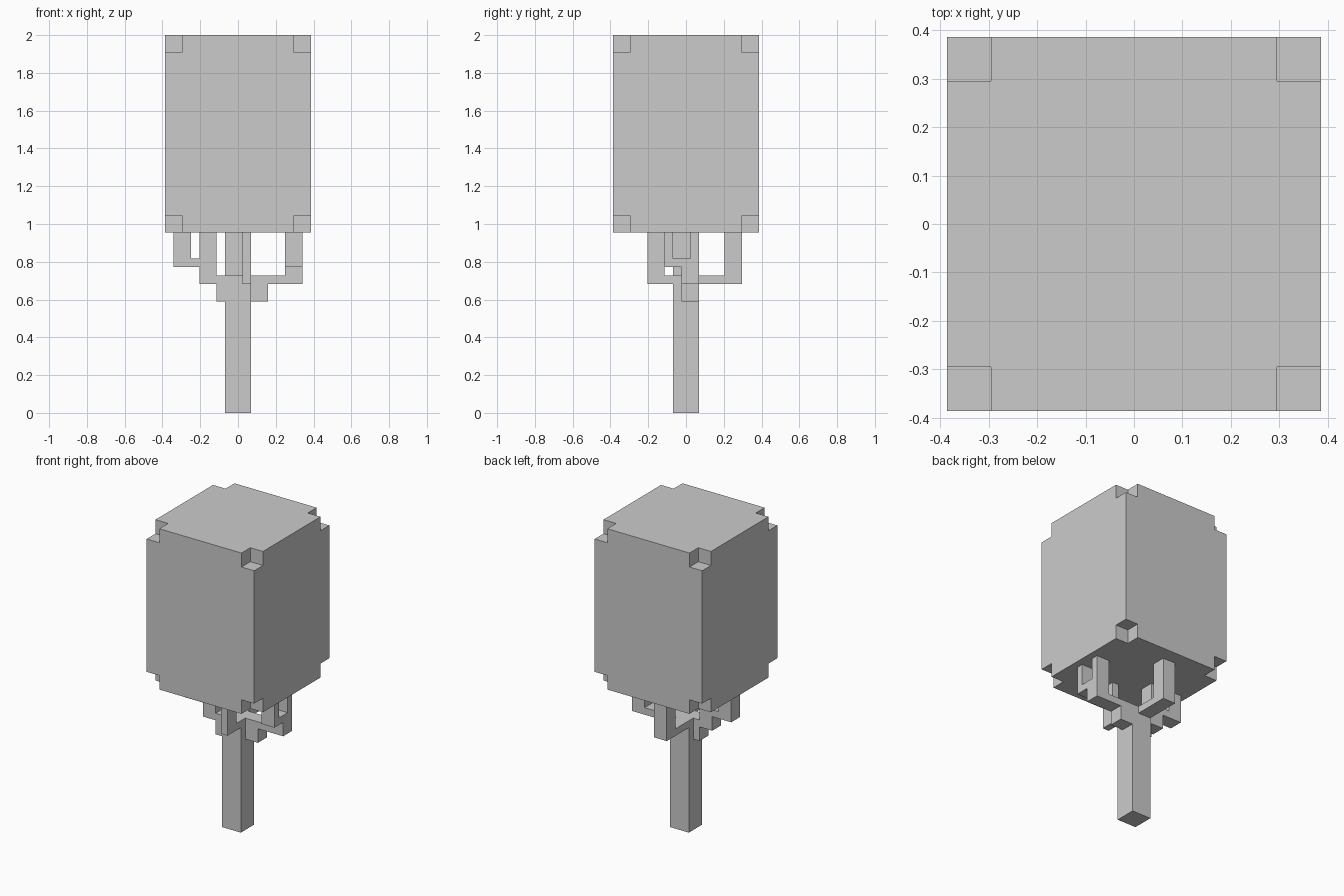
import bpy, bmesh
from itertools import product
from mathutils import Matrix, Vector

if "Cube" in bpy.data.objects:
    bpy.data.objects.remove(bpy.data.objects["Cube"])

U = 1 / 22  # one block of the grid; the tree is 44 blocks tall


def part(name, boxes):
    """One object made of boxes given as (x0, x1, y0, y1, z0, z1) in blocks."""
    bm = bmesh.new()
    for x0, x1, y0, y1, z0, z1 in boxes:
        mid = Vector((x0 + x1, y0 + y1, z0 + z1)) * U / 2
        size = Vector((x1 - x0, y1 - y0, z1 - z0)) * U
        bmesh.ops.create_cube(bm, size=1, matrix=Matrix.LocRotScale(mid, None, size))
    mesh = bpy.data.meshes.new(name)
    bm.to_mesh(mesh)
    bm.free()
    obj = bpy.data.objects.new(name, mesh)
    bpy.context.collection.objects.link(obj)
    return obj


# Trunk
part("trunk", [(-1.5, 1.5, -1.5, 1.5, 0, 16)])

# Crown block with its eight corners notched out
crown = part("crown", [(-8.5, 8.5, -8.5, 8.5, 21, 44)])
notches = []
for sx, sy, top in product((-1, 1), (-1, 1), (False, True)):
    x, y = sorted((sx * 6.5, sx * 9.5)), sorted((sy * 6.5, sy * 9.5))
    notches.append((*x, *y, *((42, 45) if top else (20, 23))))
cutter = part("crown_corner_cutter", notches)
cutter.hide_render = True
mod = crown.modifiers.new("notches", "BOOLEAN")
mod.operation, mod.solver, mod.object = "DIFFERENCE", "EXACT", cutter
bpy.context.view_layer.objects.active = crown
bpy.ops.object.modifier_apply(modifier=mod.name)
bpy.data.objects.remove(cutter)

# Right branch: foot, arm, block, then a fork with two thin uprights
part("right_branch", [
    (1.5, 3.5, -0.5, 1.5, 13, 15),
    (1.5, 5.5, -0.5, 1.5, 15, 16),
    (5.5, 7.5, -0.5, 1.5, 15, 17),
    (5.5, 7.5, -2.5, 1.5, 17, 18),
    (5.5, 7.5, -2.5, -1.5, 18, 21),
    (5.5, 7.5, 0.5, 1.5, 18, 21),
])

# Left branch: foot, arm, inner upright, link and outer upright
part("left_branch", [
    (-2.5, -1.5, -1.5, 0.5, 13, 16),
    (-4.5, -2.5, -1.5, 0.5, 15, 21),
    (-5.5, -4.5, -1.5, 0.5, 17, 18),
    (-7.5, -5.5, -1.5, 0.5, 17, 21),
])

# Back branch: arm and upright
part("back_branch", [
    (-1.5, 0.5, 1.5, 4.5, 15, 16),
    (-1.5, 0.5, 4.5, 6.5, 15, 21),
])

# Front branch: arm and thin upright
part("front_branch", [
    (0.5, 1.5, -2.5, -1.5, 15, 16),
    (0.5, 1.5, -4.5, -2.5, 15, 21),
])
